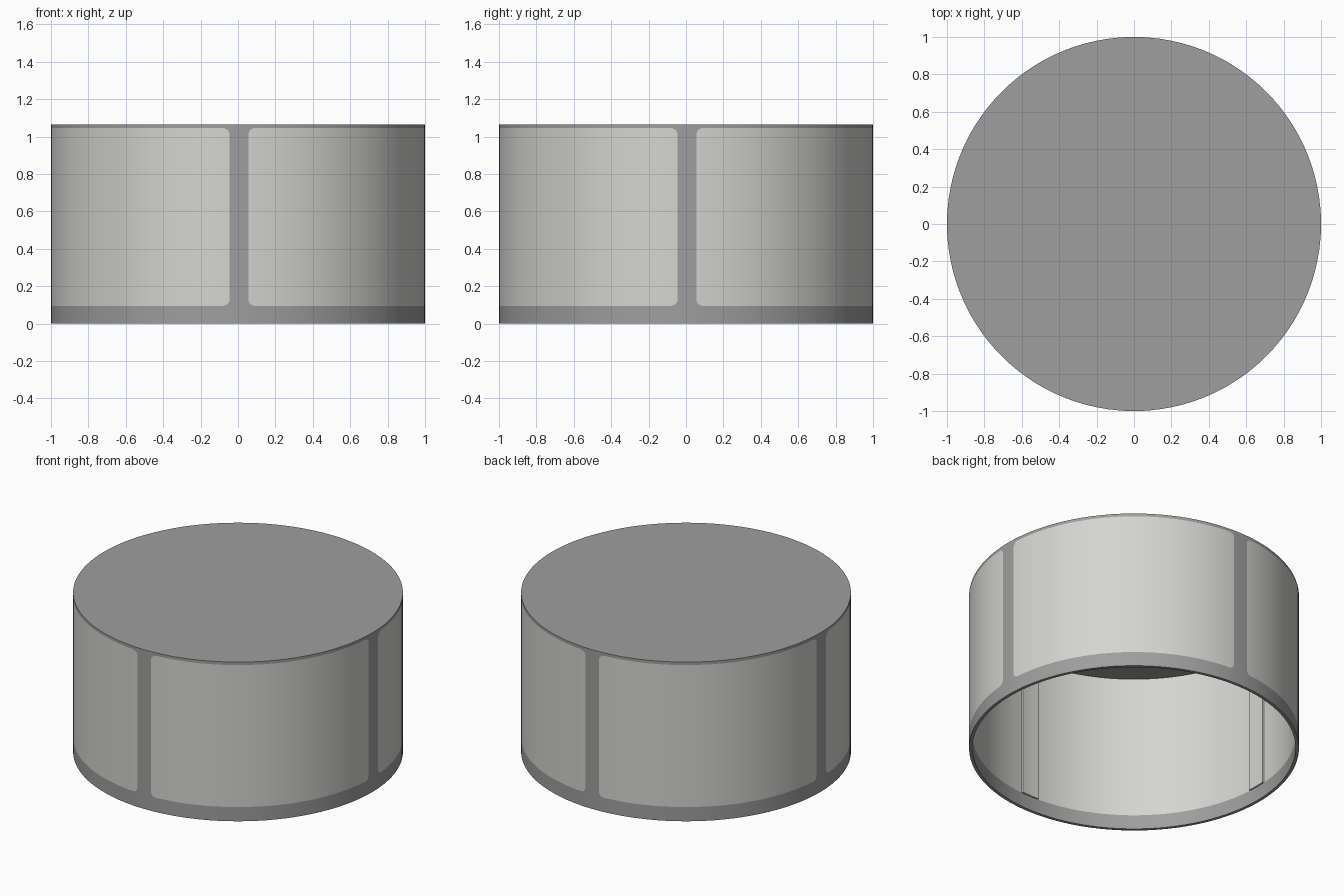
import bpy, bmesh, math

if "Cube" in bpy.data.objects:
    bpy.data.objects.remove(bpy.data.objects["Cube"])

R_OUT, R_IN, R_STRIP = 1.0, 0.98, 0.97
HEIGHT, CEILING = 1.065, 1.048
LOW, HIGH, CORNER = 0.095, 1.045, 0.035      # panel bottom, top, corner radius
POST_A, POST_B = -0.045, 0.055               # post edges as angles


def make_material(name, color):
    m = bpy.data.materials.new(name)
    m.diffuse_color = (*color, 1)
    m.use_nodes = True
    m.node_tree.nodes["Principled BSDF"].inputs["Base Color"].default_value = m.diffuse_color
    return m


frame_mat = make_material("frame_grey", (0.345, 0.345, 0.345))
panel_mat = make_material("panel_light_grey", (0.66, 0.66, 0.63))


def finish(bm, name, mats):
    bmesh.ops.recalc_face_normals(bm, faces=bm.faces)
    me = bpy.data.meshes.new(name)
    bm.to_mesh(me)
    bm.free()
    for m in mats:
        me.materials.append(m)
    ob = bpy.data.objects.new(name, me)
    bpy.context.collection.objects.link(ob)
    bpy.ops.object.select_all(action='DESELECT')
    ob.select_set(True)
    bpy.context.view_layer.objects.active = ob
    bpy.ops.object.shade_smooth_by_angle(angle=math.radians(30))


def point(r, a, z):
    return (r * math.cos(a), r * math.sin(a), z)


# Columns of one quarter: (angle, corner inset, is the next column a panel)
start, end = POST_B, math.pi / 2 + POST_A
columns = [(POST_A, CORNER, False), (0.005, CORNER, False)]
arc = [(CORNER * (1 - math.cos(t)), CORNER * (1 - math.sin(t)))
       for t in (i * math.pi / 12 for i in range(7))]
columns += [(start + d, inset, True) for d, inset in arc]
a0, a1 = start + CORNER, end - CORNER
columns += [(a0 + (a1 - a0) * i / 24, 0, True) for i in range(1, 24)]
columns += [(end - d, inset, True) for d, inset in reversed(arc)][:-1]

# Open-bottomed drum: outer wall, roof, ceiling and inner wall with panel areas
bm = bmesh.new()
rings, panel_flags = [], []
for q in range(4):
    for a, inset, is_panel in columns:
        a += q * math.pi / 2
        lo, hi = LOW + inset, HIGH - inset
        profile = [(R_OUT, 0), (R_OUT, lo), (R_OUT, hi), (R_OUT, HEIGHT),
                   (R_IN, CEILING), (R_IN, hi), (R_IN, lo), (R_IN, 0)]
        rings.append([bm.verts.new(point(r, a, z)) for r, z in profile])
        panel_flags.append(is_panel)
for i, ring in enumerate(rings):
    nxt = rings[(i + 1) % len(rings)]
    for j in (0, 1, 2, 4, 5, 6, 7):
        k = (j + 1) % 8
        f = bm.faces.new((ring[j], nxt[j], nxt[k], ring[k]))
        f.material_index = int(panel_flags[i] and j in (1, 5))
bm.faces.new([r[3] for r in rings])
bm.faces.new([r[4] for r in rings])
finish(bm, "drum_shell", [frame_mat, panel_mat])

# Raised strips lining the inside of each post
for q in range(4):
    bm = bmesh.new()
    n, sections = 4, []
    for i in range(n + 1):
        a = q * math.pi / 2 + 0.005 - 0.065 + 0.13 * i / n
        sections.append([bm.verts.new(point(r, a, z)) for r, z in
                         ((R_IN + 0.005, LOW), (R_IN + 0.005, HIGH),
                          (R_STRIP, HIGH), (R_STRIP, LOW))])
    for s, t in zip(sections, sections[1:]):
        for j in range(4):
            k = (j + 1) % 4
            bm.faces.new((s[j], t[j], t[k], s[k]))
    bm.faces.new(sections[0])
    bm.faces.new(sections[-1])
    finish(bm, f"inner_post_strip_{q + 1}", [panel_mat])
